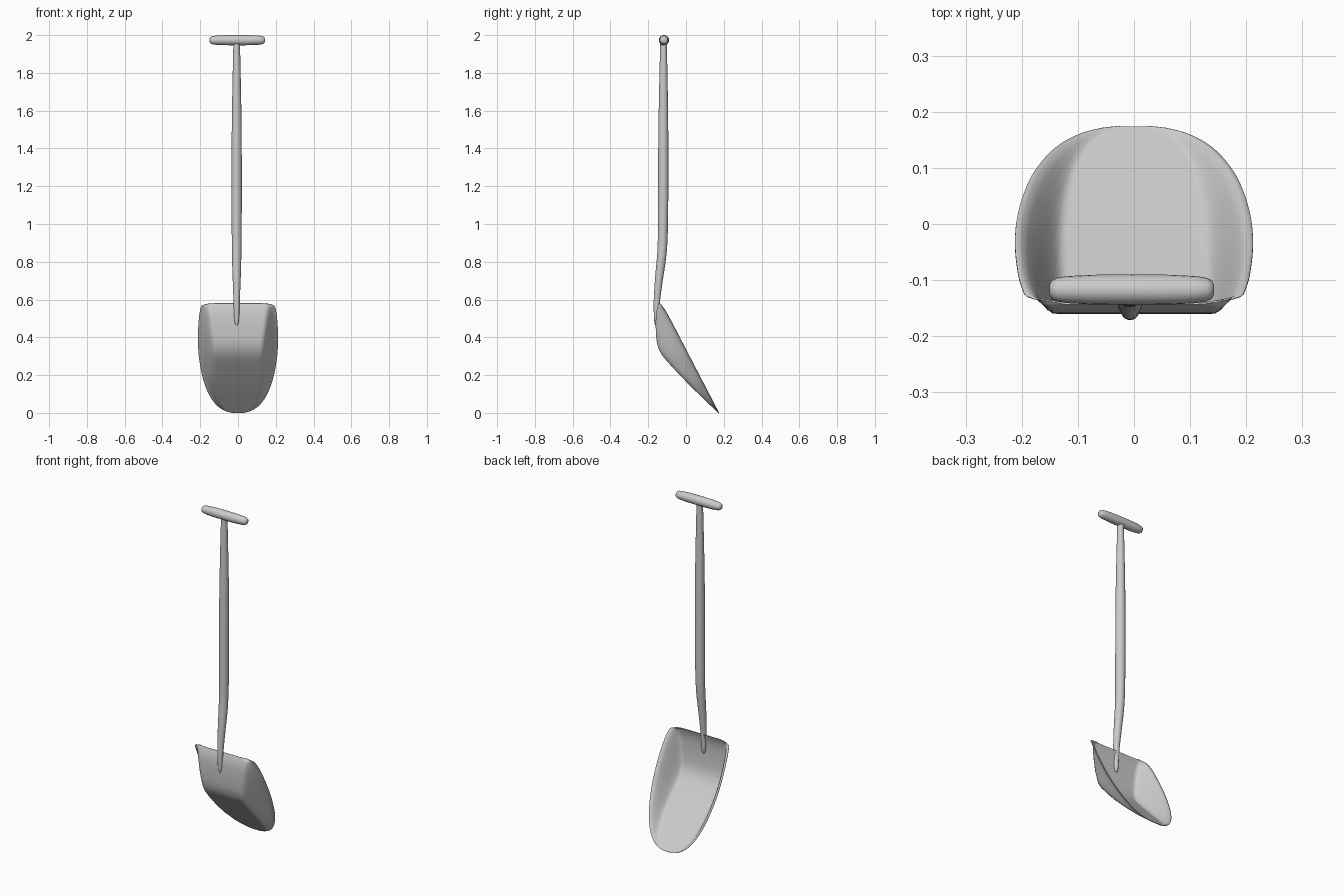
import bpy, bmesh, math
from mathutils import Vector

cube = bpy.data.objects.get("Cube")
if cube:
    bpy.data.objects.remove(cube)

grey = bpy.data.materials.new("plain grey")
grey.use_nodes = True
grey.diffuse_color = (0.6, 0.6, 0.6, 1)
grey.node_tree.nodes["Principled BSDF"].inputs["Base Color"].default_value = (0.6, 0.6, 0.6, 1)


def finish(name, bm, angle=60):
    bmesh.ops.recalc_face_normals(bm, faces=bm.faces)
    mesh = bpy.data.meshes.new(name)
    bm.to_mesh(mesh)
    bm.free()
    mesh.materials.append(grey)
    obj = bpy.data.objects.new(name, mesh)
    bpy.context.collection.objects.link(obj)
    bpy.ops.object.select_all(action='DESELECT')
    obj.select_set(True)
    bpy.context.view_layer.objects.active = obj
    bpy.ops.object.shade_smooth_by_angle(angle=math.radians(angle))
    return obj


def smooth_curve(points, t):
    """Catmull-Rom through (key, value) pairs sorted by key."""
    for i in range(len(points) - 1):
        (a, p), (b, q) = points[i], points[i + 1]
        if t <= b:
            before, after = points[max(i - 1, 0)], points[min(i + 2, len(points) - 1)]
            m = (q - before[1]) / (b - before[0]) * (b - a)
            n = (after[1] - p) / (after[0] - a) * (b - a)
            u = max(0, (t - a) / (b - a))
            return ((2*u**3 - 3*u*u + 1) * p + (u**3 - 2*u*u + u) * m
                    + (3*u*u - 2*u**3) * q + (u**3 - u*u) * n)
    return points[-1][1]


def round_bar(name, rings, u, v, sides=20):
    """Skin circles given as (centre, radius), lying in the u-v plane."""
    bm = bmesh.new()
    loops = []
    for centre, radius in rings:
        loops.append([bm.verts.new(Vector(centre)
                      + radius * (math.cos(k * math.tau / sides) * Vector(u)
                                  + math.sin(k * math.tau / sides) * Vector(v)))
                      for k in range(sides)])
    for low, high in zip(loops, loops[1:]):
        for k in range(sides):
            j = (k + 1) % sides
            bm.faces.new((low[k], low[j], high[j], high[k]))
    bm.faces.new(loops[0])
    bm.faces.new(loops[-1])
    return finish(name, bm)


# Bent shaft, tapering to a rounded tip behind the blade
SHAFT_X = -0.007
bend = [(0.46, -0.156), (0.58, -0.155), (0.7, -0.144), (0.85, -0.127),
        (1.0, -0.122), (1.5, -0.12), (1.97, -0.119)]
thick = [(0.46, 0.004), (0.475, 0.011), (0.52, 0.014), (0.6, 0.017), (0.8, 0.024),
         (1.1, 0.027), (1.5, 0.026), (1.8, 0.021), (1.97, 0.017)]
heights = [0.46, 0.467, 0.475] + [0.5 + 1.47 * i / 40 for i in range(41)]
round_bar("shaft", [((SHAFT_X, smooth_curve(bend, z), z), smooth_curve(thick, z))
                    for z in heights], (1, 0, 0), (0, 1, 0))

# Cross grip with softly rounded ends
half = [(0, 0.027), (0.07, 0.0265), (0.115, 0.024), (0.134, 0.021), (0.143, 0.016), (0.147, 0.007)]
ends = [(-x, r) for x, r in reversed(half[1:])] + half
round_bar("grip", [((x - 0.004, -0.117, 1.973), r) for x, r in ends], (0, 1, 0), (0, 0, 1))

# Dished blade: rows up the height, columns across, rim to floor to rim
width = [(0, 0.025), (0.008, 0.06), (0.03, 0.1), (0.07, 0.137), (0.13, 0.168), (0.2, 0.19),
         (0.3, 0.207), (0.4, 0.212), (0.5, 0.207), (0.55, 0.199), (0.57, 0.188), (0.58, 0.15)]
floor = [(0, 0.173), (0.06, 0.11), (0.16, 0.008), (0.25, -0.077), (0.31, -0.128),
         (0.36, -0.15), (0.43, -0.158), (0.51, -0.158), (0.55, -0.152), (0.58, -0.142)]
rim = [(0, 0.174), (0.3, 0.018), (0.5, -0.086), (0.55, -0.115), (0.58, -0.138)]
flat = [(0, 0.85), (0.1, 0.76), (0.2, 0.68), (0.33, 0.6), (0.45, 0.66), (0.54, 0.74), (0.58, 0.8)]
rows, cols = 44, 40
bm = bmesh.new()
grid = []
for i in range(rows + 1):
    z = 0.29 * (1 - math.cos(math.pi * i / rows))
    w, low, high, edge = (smooth_curve(c, z) for c in (width, floor, rim, flat))
    line = []
    for k in range(cols + 1):
        s = 2 * k / cols - 1
        g = min(1, max(0, (abs(s) - edge) / (0.96 - edge)))
        g = 0.5 * g + 0.5 * g * g * (3 - 2 * g)
        line.append(bm.verts.new((w * s, low + (high - low) * g, z)))
    grid.append(line)
for a, b in zip(grid, grid[1:]):
    for k in range(cols):
        bm.faces.new((a[k], a[k + 1], b[k + 1], b[k]))
blade = finish("blade", bm)
sheet = blade.modifiers.new("sheet thickness", 'SOLIDIFY')
sheet.thickness = 0.003
sheet.offset = 0
